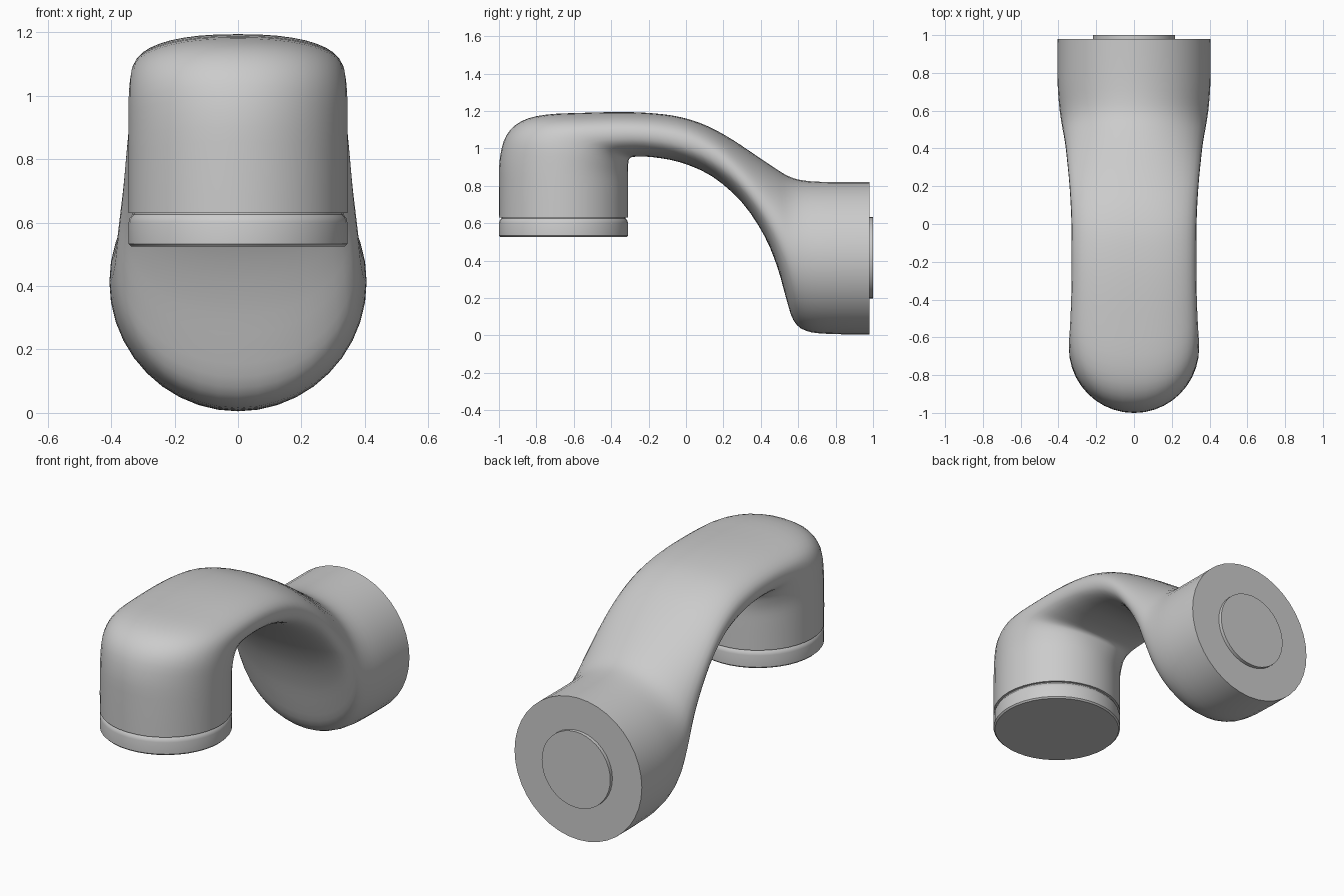
import bpy, bmesh, math
from mathutils import Vector

if "Cube" in bpy.data.objects:
    bpy.data.objects.remove(bpy.data.objects["Cube"])

SEG = 40


def finish(name, rings):
    """Skin a list of closed rings, cap both ends, shade smooth."""
    bm = bmesh.new()
    rows = [[bm.verts.new(p) for p in r] for r in rings]
    for a, b in zip(rows, rows[1:]):
        for i in range(SEG):
            j = (i + 1) % SEG
            bm.faces.new((a[i], a[j], b[j], b[i]))
    bm.faces.new(rows[0])
    bm.faces.new(rows[-1])
    bmesh.ops.recalc_face_normals(bm, faces=bm.faces)
    me = bpy.data.meshes.new(name)
    bm.to_mesh(me)
    bm.free()
    ob = bpy.data.objects.new(name, me)
    bpy.context.collection.objects.link(ob)
    bpy.ops.object.select_all(action='DESELECT')
    ob.select_set(True)
    bpy.context.view_layer.objects.active = ob
    bpy.ops.object.shade_smooth_by_angle(angle=math.radians(40))
    return ob


def section(s):
    """Superellipse spanning an outer and an inner profile point (y, z)."""
    oy, oz, iy, iz, w, e = s
    c = Vector((0, (oy + iy) / 2, (oz + iz) / 2))
    h = Vector((0, (oy - iy) / 2, (oz - iz) / 2))
    ring = []
    for i in range(SEG):
        t = 2 * math.pi * i / SEG
        x, v = [math.copysign(abs(f) ** (2 / e), f) for f in (math.cos(t), math.sin(t))]
        ring.append(c + h * v + Vector((w * x, 0, 0)))
    return ring


def smooth(keys, n=3):
    """Catmull-Rom interpolation between key sections."""
    out = []
    for k in range(len(keys) - 1):
        q = [keys[max(0, min(len(keys) - 1, k + d))] for d in (-1, 0, 1, 2)]
        for s in range(n):
            t = s / n
            out.append([0.5 * (2 * b + (c - a) * t + (2 * a - 5 * b + 4 * c - d) * t * t
                               + (3 * b - a - 3 * c + d) * t ** 3)
                        for a, b, c, d in zip(*q)])
    return out + [keys[-1]]


def lathe(name, profile, centre, axis):
    rings = []
    for r, h in profile:
        ring = []
        for i in range(SEG):
            t = 2 * math.pi * i / SEG
            x, v = r * math.cos(t), r * math.sin(t)
            ring.append(Vector(centre) + Vector((x, v, h) if axis == 'Z' else (x, h, v)))
        rings.append(ring)
    return finish(name, rings)


# Spout body: outer y,z / inner y,z / half width / squareness
body = [
    (0.98, 0.82, 0.98, 0.005, 0.405, 2.0),
    (0.76, 0.82, 0.76, 0.008, 0.405, 2.0),
    (0.63, 0.828, 0.64, 0.025, 0.397, 2.0),
    (0.55, 0.85, 0.575, 0.08, 0.388, 2.05),
    (0.47, 0.898, 0.535, 0.20, 0.378, 2.1),
    (0.37, 0.965, 0.49, 0.36, 0.365, 2.15),
    (0.25, 1.045, 0.42, 0.53, 0.354, 2.2),
    (0.12, 1.117, 0.30, 0.71, 0.342, 2.3),
    (-0.02, 1.165, 0.14, 0.85, 0.333, 2.4),
    (-0.17, 1.187, -0.03, 0.925, 0.33, 2.4),
    (-0.34, 1.194, -0.18, 0.953, 0.33, 2.4),
    (-0.55, 1.19, -0.275, 0.955, 0.333, 2.4),
    (-0.75, 1.18, -0.302, 0.945, 0.338, 2.3),
    (-0.88, 1.145, -0.308, 0.925, 0.342, 2.2),
    (-0.96, 1.07, -0.31, 0.89, 0.345, 2.1),
    (-0.995, 0.95, -0.31, 0.84, 0.345, 2.0),
    (-1.0, 0.80, -0.31, 0.76, 0.345, 2.0),
    (-1.0, 0.63, -0.31, 0.63, 0.345, 2.0),
]
finish("spout_body", [section(s) for s in smooth(body)])

# Outlet ring below the head
lathe("outlet_ring", [(0.337, 0.525), (0.345, 0.533), (0.345, 0.60), (0.341, 0.615),
                      (0.332, 0.625), (0.332, 0.64)], (0, -0.655, 0), 'Z')

# Mounting disc on the wall side
lathe("mounting_disc", [(0.218, 0.97), (0.218, 1.0)], (0, 0, 0.415), 'Y')
